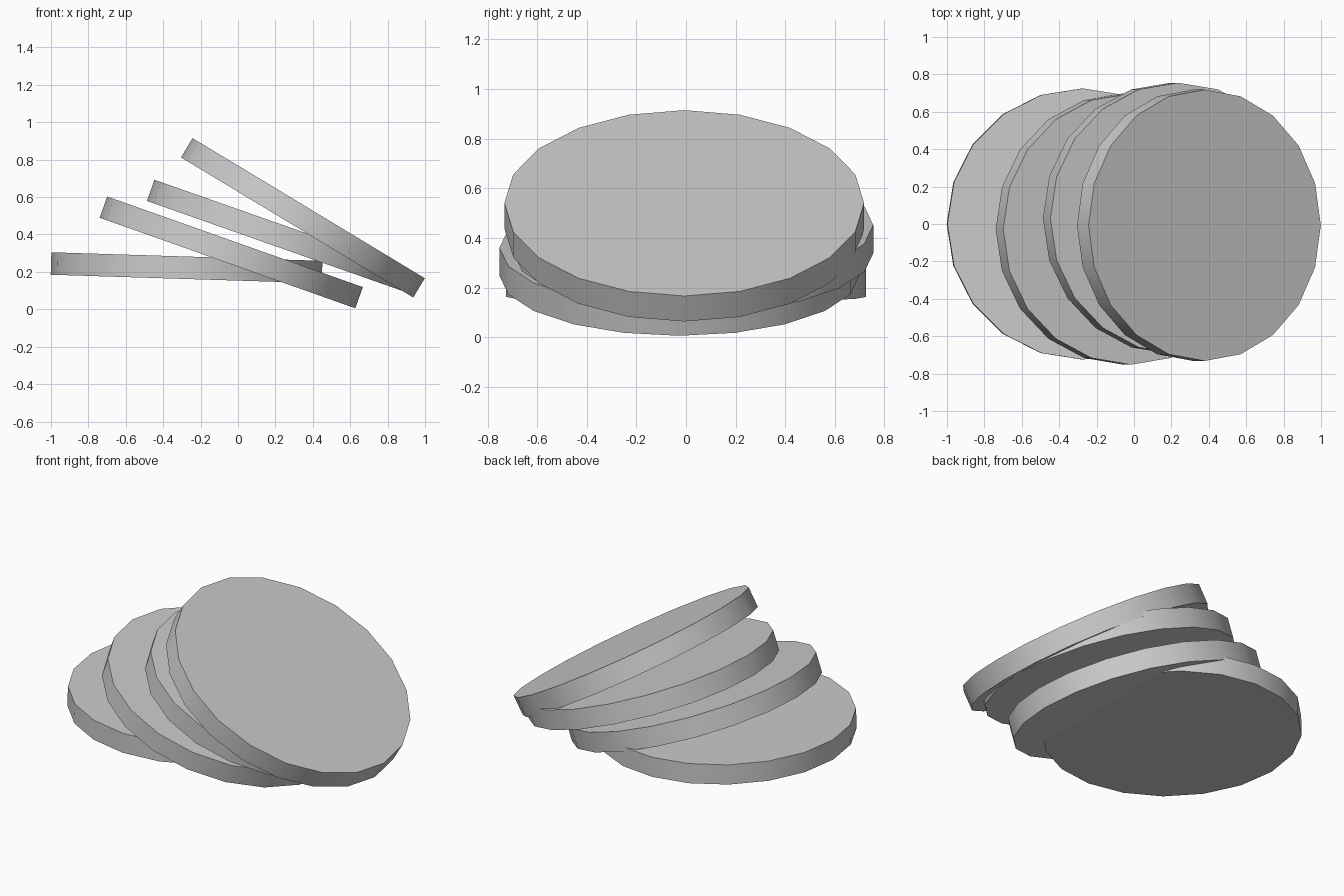
import bpy
import math

cube = bpy.data.objects.get("Cube")
if cube:
    bpy.data.objects.remove(cube, do_unlink=True)

RADIUS = 0.725
THICKNESS = 0.12

grey = bpy.data.materials.new("plain grey")
grey.use_nodes = True
colour = (0.6, 0.6, 0.6, 1)
grey.diffuse_color = colour
grey.node_tree.nodes["Principled BSDF"].inputs["Base Color"].default_value = colour


def add_disc(name, centre, tilt):
    """A flat twenty-sided disc, leaning down towards +x."""
    bpy.ops.mesh.primitive_cylinder_add(
        vertices=20, radius=RADIUS, depth=THICKNESS, location=centre,
        rotation=(0, math.radians(tilt), 0))
    disc = bpy.context.object
    disc.name = name
    disc.data.materials.append(grey)
    bpy.ops.object.shade_smooth_by_angle(angle=math.radians(30))


# Fanned stack, from the bottom disc to the top one
add_disc("bottom_disc", (-0.275, 0.0, 0.222), 1.8)
add_disc("lower_middle_disc", (-0.036, -0.027, 0.304), 19.5)
add_disc("upper_middle_disc", (0.217, 0.03, 0.395), 19.4)
add_disc("top_disc", (0.347, -0.007, 0.489), 31.1)
